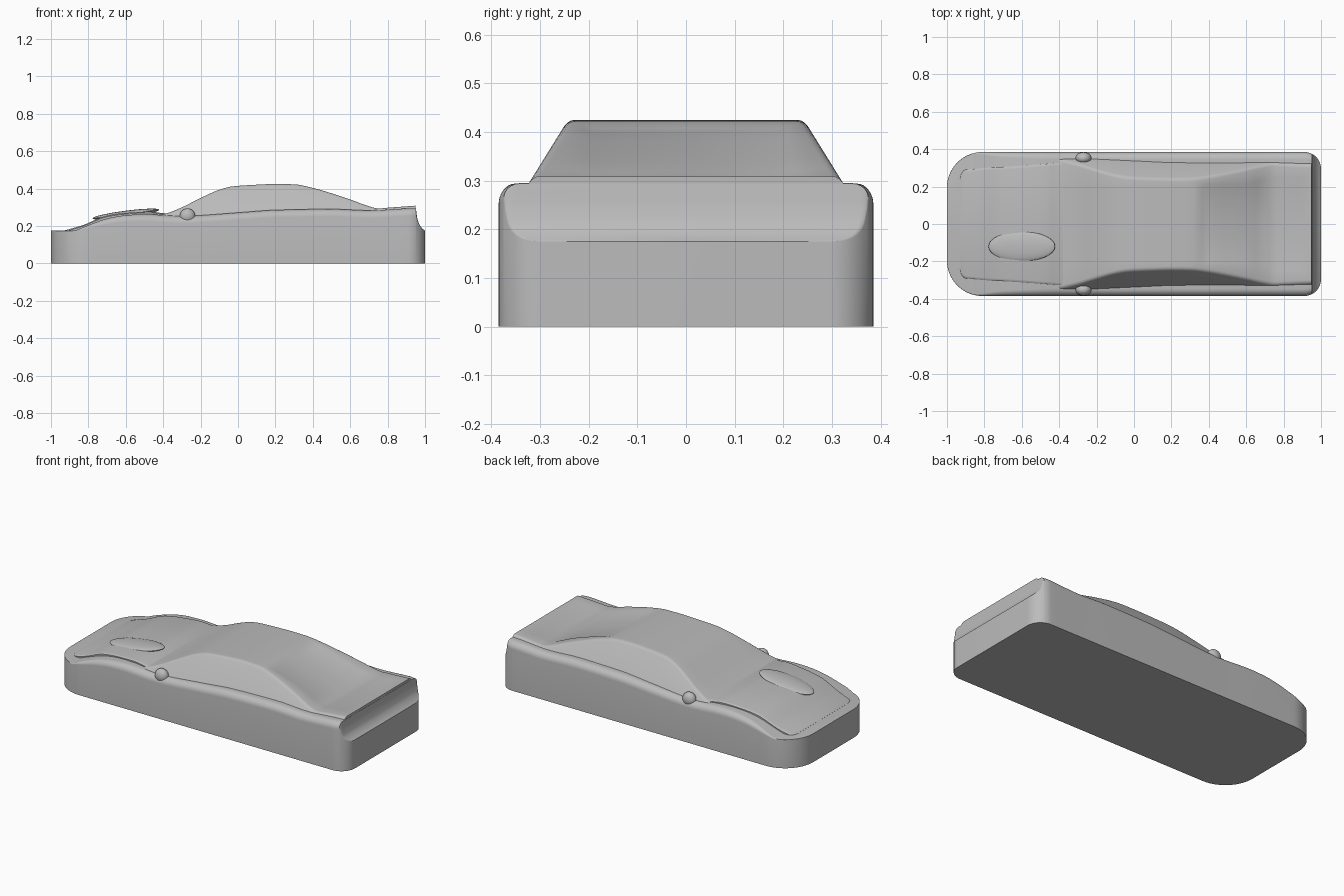
import bpy
import bmesh
import math

cube = bpy.data.objects.get("Cube")
if cube:
    bpy.data.objects.remove(cube, do_unlink=True)

grey = bpy.data.materials.new("plain_grey")
grey.use_nodes = True
grey.diffuse_color = (0.5, 0.5, 0.5, 1)
grey.node_tree.nodes["Principled BSDF"].inputs["Base Color"].default_value = (0.5, 0.5, 0.5, 1)


def curve(keys):
    """Smooth curve through (x, value) keys without overshoot."""
    n = len(keys)
    d = [(keys[i + 1][1] - keys[i][1]) / (keys[i + 1][0] - keys[i][0]) for i in range(n - 1)]
    m = [d[0]] + [2 * a * b / (a + b) if a * b > 0 else 0 for a, b in zip(d, d[1:])] + [d[-1]]

    def value(x):
        x = min(max(x, keys[0][0]), keys[-1][0])
        i = max(j for j in range(n - 1) if keys[j][0] <= x)
        h = keys[i + 1][0] - keys[i][0]
        t = (x - keys[i][0]) / h
        u = 1 - t
        return ((1 + 2 * t) * u * u * keys[i][1] + t * u * u * h * m[i]
                + t * t * (3 - 2 * t) * keys[i + 1][1] - t * t * u * h * m[i + 1])
    return value


def finish(obj):
    obj.data.materials.clear()
    obj.data.materials.append(grey)
    bpy.ops.object.select_all(action='DESELECT')
    obj.select_set(True)
    bpy.context.view_layer.objects.active = obj
    bpy.ops.object.shade_smooth_by_angle(angle=math.radians(28))


def loft(name, stations, section):
    """Skin mirrored half sections (outer bottom to centre top) along x."""
    bm = bmesh.new()
    rings = []
    for x in stations:
        half = section(x)
        full = half + [(-y, z) for y, z in reversed(half)]
        rings.append([bm.verts.new((x, y, z)) for y, z in full])
    for a, b in zip(rings, rings[1:]):
        for i in range(len(a)):
            j = (i + 1) % len(a)
            bm.faces.new((a[i], a[j], b[j], b[i]))
    bm.faces.new(rings[0])
    bm.faces.new(rings[-1])
    bmesh.ops.recalc_face_normals(bm, faces=bm.faces)
    mesh = bpy.data.meshes.new(name)
    bm.to_mesh(mesh)
    bm.free()
    obj = bpy.data.objects.new(name, mesh)
    bpy.context.collection.objects.link(obj)
    finish(obj)


def steps(a, b, n):
    return [a + (b - a) * i / n for i in range(n + 1)]


# Body block: rounded footprint, fender line and scooped tail
WIDTH, NOSE, TAIL = 0.385, 0.19, 0.09
fender = curve([(-1, .175), (-.88, .176), (-.82, .197), (-.7, .24), (-.6, .258), (-.5, .263),
                (-.3, .254), (0, .272), (.2, .286), (.5, .291), (.7, .284), (.95, .295),
                (.957, .25), (.968, .212), (.985, .188), (1, .175)])
shoulder = curve([(-1, .001), (-.9, .003), (-.7, .03), (-.4, .04), (.945, .04), (.96, .012), (1, .001)])


def half_width(x):
    if x < NOSE - 1:
        return WIDTH - NOSE + math.sqrt(max(0, NOSE ** 2 - (NOSE - 1 - x) ** 2))
    if x > 1 - TAIL:
        return WIDTH - TAIL + math.sqrt(max(0, TAIL ** 2 - (x - 1 + TAIL) ** 2))
    return WIDTH


def body_section(x):
    w, z, r = half_width(x), fender(x), shoulder(x)
    arc = [(w - r + r * math.cos(a), z - r + r * math.sin(a)) for a in steps(0, math.pi / 2, 6)]
    return [(w, 0)] + arc + [(.01, z)]


nose_x = [-1 + NOSE * (1 - math.cos(a)) for a in steps(0, math.pi / 2, 14)]
tail_x = [1 - TAIL + TAIL * math.sin(a) for a in steps(0, math.pi / 2, 14)]
lip_x = steps(.948, .97, 8)
body_x = sorted(set(nose_x + steps(NOSE - 1, 1 - TAIL, 50)[1:-1] + tail_x + lip_x))
loft("body_block", body_x, body_section)

# Raised hood panel
hood_top = curve([(-.93, .176), (-.9, .184), (-.83, .205), (-.7, .256), (-.6, .27),
                  (-.47, .277), (-.4, .269), (-.36, .267)])
hood_half = curve([(-.93, .25), (-.922, .275), (-.9, .29), (-.6, .312), (-.36, .33)])


def hood_section(x):
    w, z = hood_half(x), hood_top(x)
    return [(w, fender(x) - .03), (w, z - .006), (w - .005, z - .002), (w - .014, z), (.01, z)]


loft("hood_panel", steps(-.93, -.9, 5) + steps(-.9, -.36, 30)[1:], hood_section)

# Cabin and rear deck: one centre line with sloping sides and a sunken rear window
roof = curve([(-.4, .262), (-.38, .268), (-.3, .3), (-.2, .35), (-.1, .394), (-.03, .412),
              (.1, .421), (.2, .425), (.3, .423), (.4, .404), (.5, .375), (.6, .342),
              (.7, .306), (.75, .294), (.8, .298), (.95, .309)])
sunken = curve([(.35, 0), (.38, .007), (.68, .007), (.72, .003), (.9, .003), (.94, 0)])
inner = curve([(.35, .21), (.62, .215), (.72, .245), (.95, .25)])


def cabin_section(x):
    def side(z):
        return .32 - (z - .3) * .62
    z, d, w = roof(x), sunken(x), inner(x)
    low = min(fender(min(x, .945)), z) - .03
    return [(side(low), low), (side(z - .012), z - .012), (side(z - .006) - .002, z - .006),
            (side(z) - .006, z - .001), (side(z) - .015, z), (w, z), (w - .02, z - d), (.01, z - d)]


loft("cabin_and_rear_deck", steps(-.4, .95, 60), cabin_section)


def ellipsoid(name, location, scale, tilt=0):
    bpy.ops.mesh.primitive_uv_sphere_add(segments=32, ring_count=16, location=location,
                                         rotation=(0, tilt, 0))
    obj = bpy.context.object
    obj.name = name
    obj.scale = scale
    finish(obj)


# Wing mirrors
for label, sign in (("left", 1), ("right", -1)):
    ellipsoid(label + "_mirror", (-.27, sign * .352, .252), (.042, .032, .042))

# Hood bulge
ellipsoid("hood_bulge", (-.6, -.12, .264), (.18, .08, .018), -.13)
